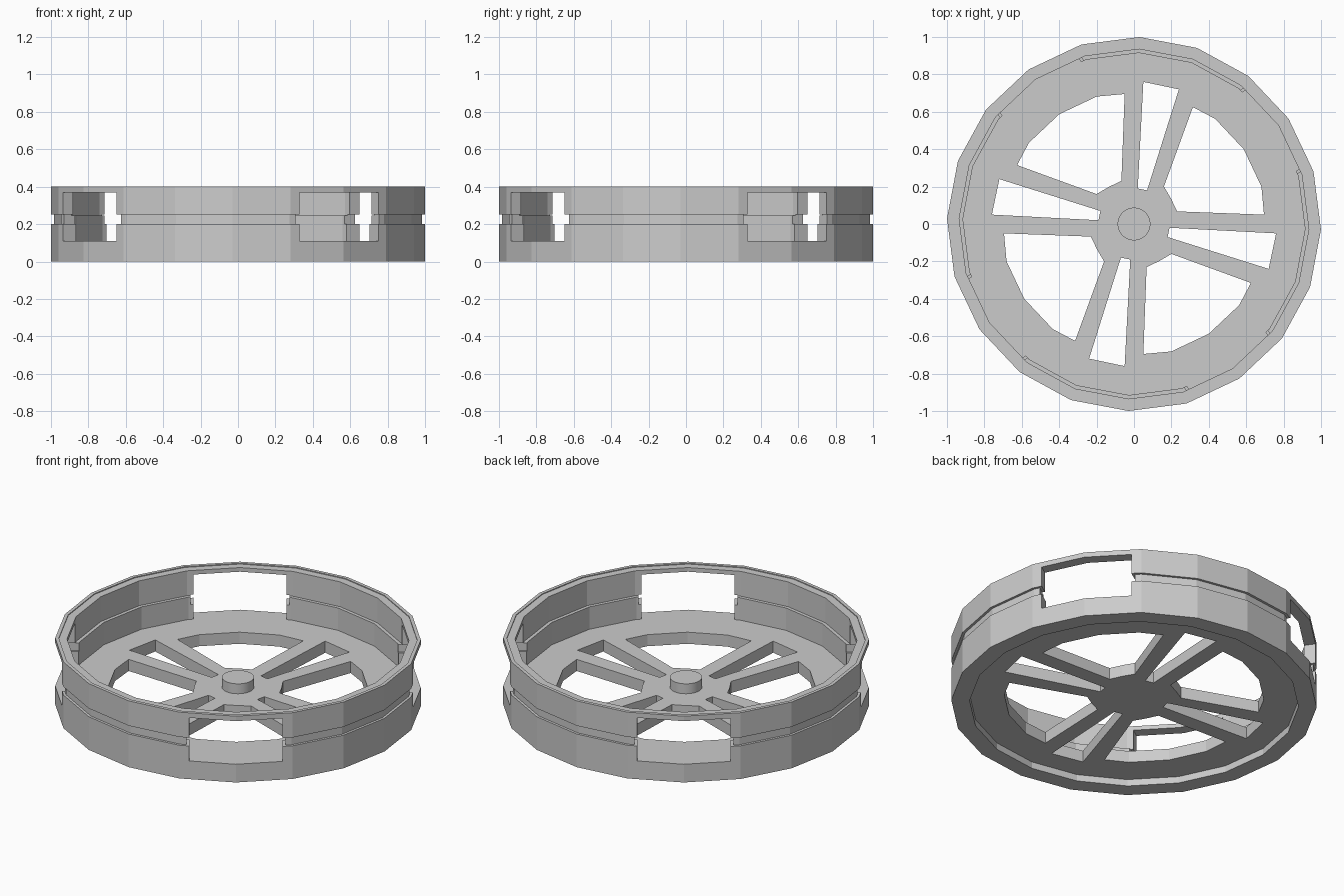
import bpy, bmesh
from math import sin, cos, radians
from mathutils import Matrix, Vector

if "Cube" in bpy.data.objects:
    bpy.data.objects.remove(bpy.data.objects["Cube"])

SIDES = 20
OFFSET = -1.7          # angle of the first rim corner, degrees


def polar(r, deg):
    return (r * cos(radians(deg)), r * sin(radians(deg)))


def finish(bm, name):
    bmesh.ops.recalc_face_normals(bm, faces=bm.faces[:])
    mesh = bpy.data.meshes.new(name)
    bm.to_mesh(mesh)
    bm.free()
    obj = bpy.data.objects.new(name, mesh)
    bpy.context.collection.objects.link(obj)
    return obj


def prism(bm, outline, low, high, matrix=Matrix()):
    """Extrude a closed 2D outline from low to high, then place it."""
    base = [bm.verts.new(matrix @ Vector((x, y, low))) for x, y in outline]
    top = [bm.verts.new(matrix @ Vector((x, y, high))) for x, y in outline]
    n = len(outline)
    bm.faces.new(base)
    bm.faces.new(top)
    for i in range(n):
        j = (i + 1) % n
        bm.faces.new((base[i], base[j], top[j], top[i]))


def lathe(name, profile):
    """Revolve a closed (radius, height) profile into a faceted ring."""
    bm = bmesh.new()
    rings = []
    for i in range(SIDES):
        a = OFFSET + i * 360 / SIDES
        rings.append([bm.verts.new((*polar(r, a), z)) for r, z in profile])
    n = len(profile)
    for i in range(SIDES):
        p, q = rings[i], rings[(i + 1) % SIDES]
        for k in range(n):
            m = (k + 1) % n
            bm.faces.new((p[k], q[k], q[m], p[m]))
    return finish(bm, name)


def cut(target, cutter):
    mod = target.modifiers.new("cut", 'BOOLEAN')
    mod.operation = 'DIFFERENCE'
    mod.solver = 'EXACT'
    mod.object = cutter
    cutter.hide_render = True
    cutter.display_type = 'WIRE'


# Rim with an outer groove, a top lip and an inner ledge
rim = lathe("rim", [(1, 0), (1, .2), (.985, .2), (.985, .25), (1, .25), (1, .4),
                    (.98, .4), (.98, .395), (.935, .395), (.935, .245),
                    (.915, .245), (.915, .06), (.9, .06), (.9, 0)])

# Four windows through the rim, slightly wider at the groove
w, g = .255, .27
half = [(w, .11), (w, .2), (g, .2), (g, .25), (w, .25), (w, .37)]
window = half + [(-x, z) for x, z in reversed(half)]
bm = bmesh.new()
for i in range(4):
    a = radians(OFFSET + 36 + 90 * i)
    d = Vector((cos(a), sin(a), 0))
    p = Vector((-sin(a), cos(a), 0))
    up = Vector((0, 0, 1))
    prism(bm, window, .8, 1.1, Matrix((p, up, d)).transposed().to_4x4())
cut(rim, finish(bm, "window_cutter"))

# Spoked disc: a plate with four wide and four narrow openings
bm = bmesh.new()
prism(bm, [polar(.92, OFFSET + 18 * i) for i in range(SIDES)], .04, .11)
disc = finish(bm, "spoked_disc")

corners = [OFFSET + 108, OFFSET + 126, OFFSET + 144]
wide = ([(-.05, .695)] + [polar(.71, a) for a in corners] + [(-.625, .315)]
        + [(-.20, .16)] + [polar(.24, a) for a in reversed(corners)][1:])
narrow = [(.02, .19), (.07, .18), (.24, .72), (.05, .76)]
bm = bmesh.new()
for i in range(4):
    turn = Matrix.Rotation(radians(90 * i), 4, 'Z')
    prism(bm, wide, -.1, .3, turn)
    prism(bm, narrow, -.1, .3, turn)
cut(disc, finish(bm, "opening_cutter"))

# Hub pin in the middle
bm = bmesh.new()
prism(bm, [polar(.088, 360 / 32 * i) for i in range(32)], .08, .17)
hub = finish(bm, "hub_pin")
bpy.context.view_layer.objects.active = hub
hub.select_set(True)
bpy.ops.object.shade_smooth_by_angle(angle=radians(30))
